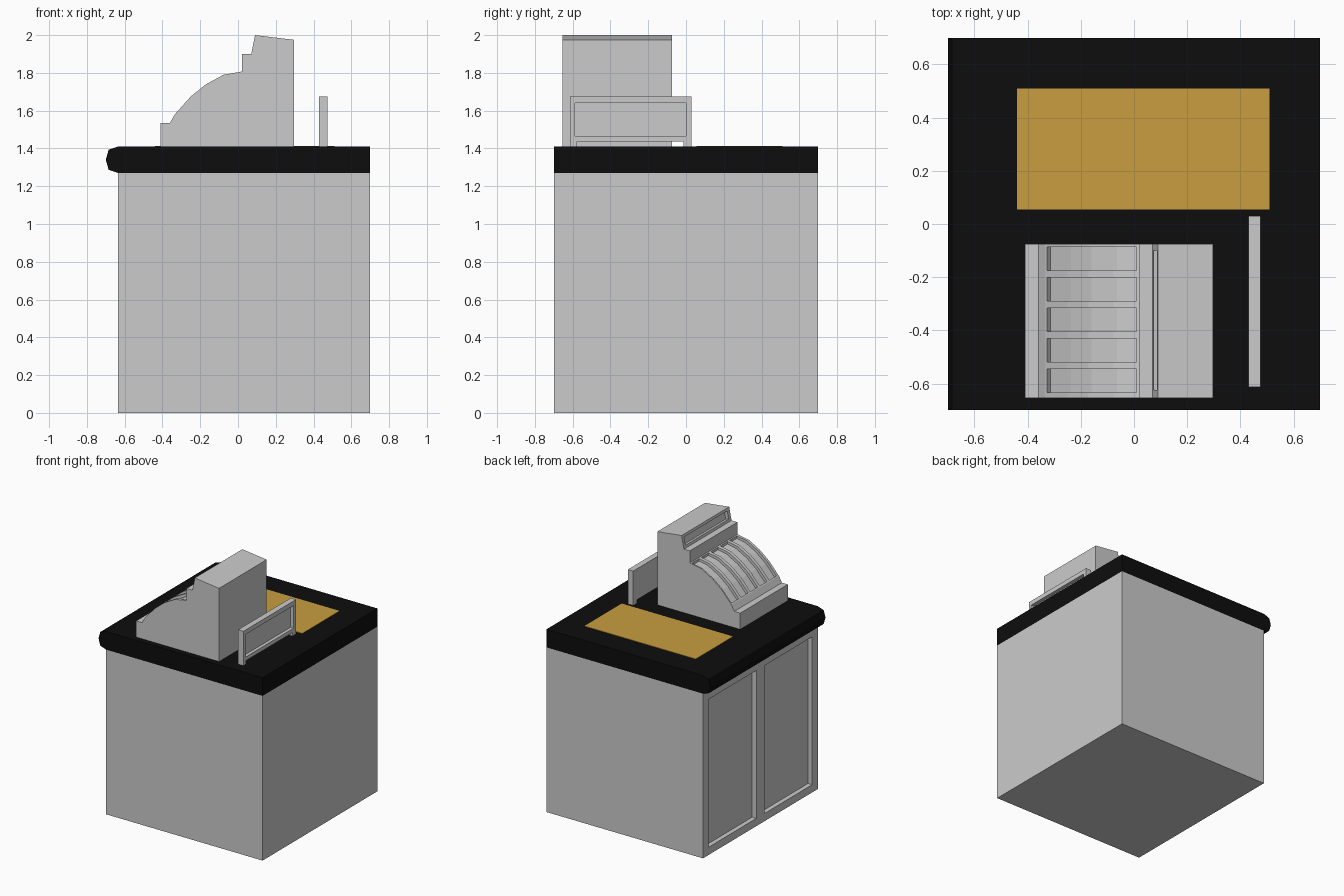
import bpy, bmesh

if "Cube" in bpy.data.objects:
    bpy.data.objects.remove(bpy.data.objects["Cube"])

BLACK = bpy.data.materials.new("black_top")
BLACK.diffuse_color = (0.004, 0.004, 0.004, 1)
BLACK.use_nodes = True
BLACK.node_tree.nodes["Principled BSDF"].inputs["Base Color"].default_value = BLACK.diffuse_color
GOLD = bpy.data.materials.new("gold_mat")
GOLD.diffuse_color = (0.58, 0.34, 0.05, 1)
GOLD.use_nodes = True
GOLD.node_tree.nodes["Principled BSDF"].inputs["Base Color"].default_value = GOLD.diffuse_color


def prism(name, profile, spans, mat=None):
    """Extrude an (x, z) profile along y over each (y0, y1) span."""
    bm = bmesh.new()
    for y0, y1 in spans:
        face = bm.faces.new([bm.verts.new((x, y0, z)) for x, z in profile])
        ext = bmesh.ops.extrude_face_region(bm, geom=[face])["geom"]
        verts = [v for v in ext if isinstance(v, bmesh.types.BMVert)]
        bmesh.ops.translate(bm, verts=verts, vec=(0, y1 - y0, 0))
    bmesh.ops.recalc_face_normals(bm, faces=bm.faces)
    mesh = bpy.data.meshes.new(name)
    bm.to_mesh(mesh)
    bm.free()
    obj = bpy.data.objects.new(name, mesh)
    bpy.context.collection.objects.link(obj)
    if mat:
        mesh.materials.append(mat)
    return obj


def rect(x0, x1, z0, z1):
    return [(x0, z0), (x1, z0), (x1, z1), (x0, z1)]


def cut(obj, profile, spans):
    """Carve a profile out of obj, then discard the cutter."""
    cutter = prism("cutter", profile, spans)
    cutter.hide_render = True
    mod = obj.modifiers.new("recess", "BOOLEAN")
    mod.operation = "DIFFERENCE"
    mod.solver = "EXACT"
    mod.object = cutter
    bpy.context.view_layer.objects.active = obj
    bpy.ops.object.modifier_apply(modifier=mod.name)
    bpy.data.objects.remove(cutter)


# Cabinet with two recessed door panels on the clerk's side
cabinet = prism("cabinet", rect(-0.635, 0.70, 0, 1.27), [(-0.70, 0.70)])
cut(cabinet, rect(-0.70, -0.60, 0.06, 1.20), [(-0.63, -0.05), (0.05, 0.63)])

# Countertop with a rounded nose
prism("countertop",
      [(0.70, 1.27), (0.70, 1.41), (-0.635, 1.41), (-0.685, 1.393),
       (-0.70, 1.34), (-0.685, 1.287), (-0.635, 1.27)],
      [(-0.70, 0.70)], BLACK)

# Gold counter mat
prism("counter_mat", rect(-0.44, 0.51, 1.405, 1.413), [(0.055, 0.51)], GOLD)

# Register body: stepped profile with a curved key bank
arc = [(-0.25, 1.675), (-0.172, 1.738), (-0.077, 1.79)]
register = prism("cash_register",
                 [(0.297, 1.41), (-0.41, 1.41), (-0.41, 1.535), (-0.36, 1.535),
                  (-0.335, 1.58)] + arc +
                 [(0.02, 1.807), (0.02, 1.90), (0.07, 1.90), (0.09, 2.0),
                  (0.297, 1.975)],
                 [(-0.655, -0.075)])

# Five curved key channels
channel = ([(-0.315, 1.57)] + [(x + 0.013, z - 0.018) for x, z in arc] +
           [(0.01, 1.786), (0.01, 1.86), (-0.20, 1.80), (-0.341, 1.606)])
cut(register, channel,
    [(-0.174 - 0.115 * i, -0.086 - 0.115 * i) for i in range(5)])

# Readout window on the sloped head
cut(register,
    [(0.098, 1.915), (0.110, 1.975), (0.062, 1.985), (0.050, 1.925)],
    [(-0.625, -0.10)])

# Customer display: framed panel standing on two short feet
display = prism("customer_display", rect(0.43, 0.475, 1.41, 1.675), [(-0.613, 0.03)])
cut(display, rect(0.45, 0.55, 1.466, 1.64), [(-0.587, 0.0)])
cut(display, rect(0.40, 0.50, 1.38, 1.436), [(-0.578, -0.014)])
